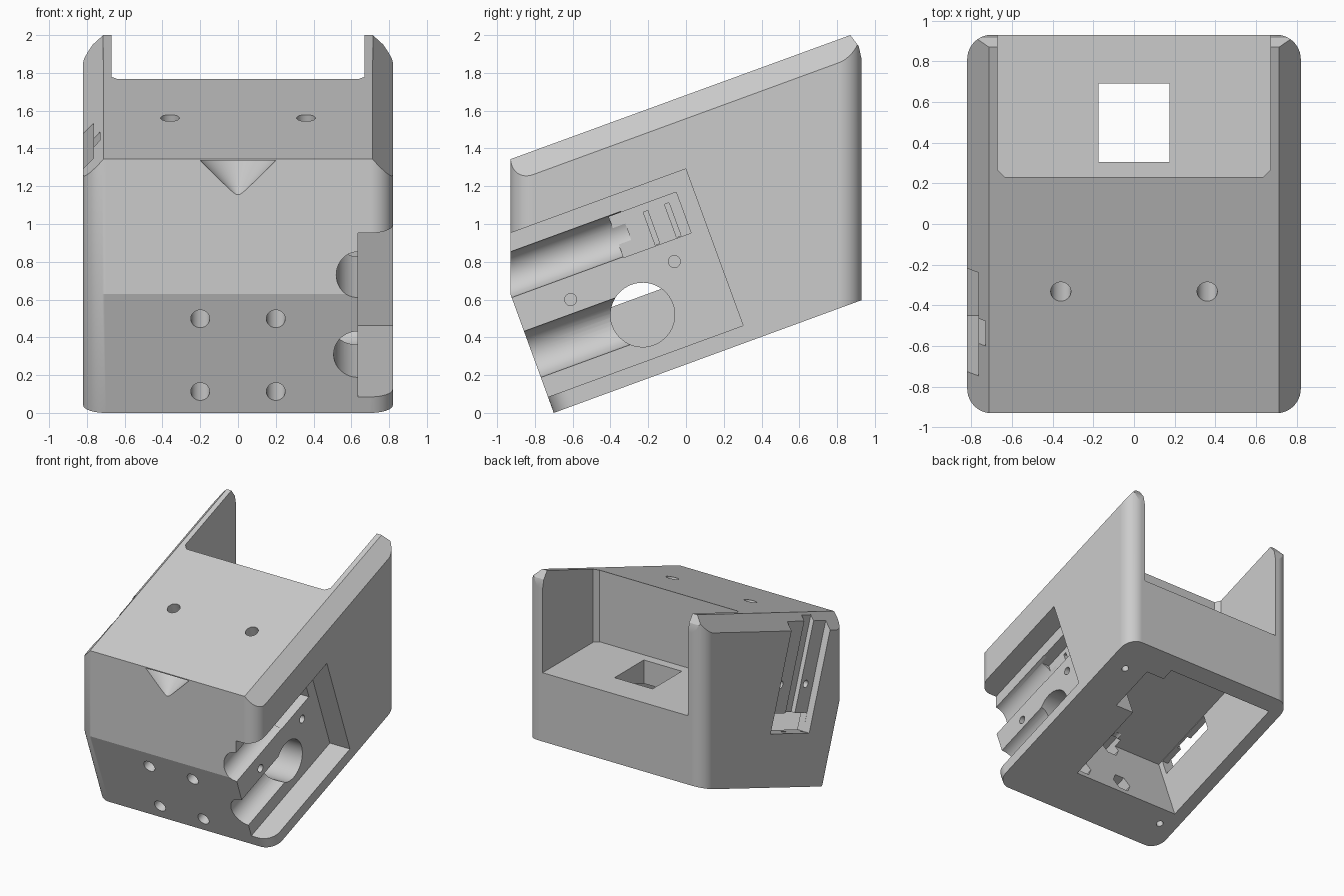
import bpy, bmesh
from math import sin, cos, pi, radians
from mathutils import Matrix, Vector

cube = bpy.data.objects.get("Cube")
if cube:
    bpy.data.objects.remove(cube)

UPRIGHT = Matrix.Identity(4)
# Frame of the tilted base, with its origin at the lower front edge
TILTED = Matrix.Translation((0, -0.70, 0)) @ Matrix.Rotation(radians(20.1), 4, 'X')


def prism(name, points, axis, lo, hi, frame=TILTED):
    """Extrude a closed 2D outline along an axis between lo and hi."""
    place = {'x': lambda p, t: (t, p[0], p[1]),
             'y': lambda p, t: (p[0], t, p[1]),
             'z': lambda p, t: (p[0], p[1], t)}[axis]
    bm = bmesh.new()
    rings = [[bm.verts.new(frame @ Vector(place(p, t))) for p in points] for t in (lo, hi)]
    bm.faces.new(rings[0])
    bm.faces.new(rings[1])
    n = len(points)
    for i in range(n):
        j = (i + 1) % n
        bm.faces.new((rings[0][i], rings[0][j], rings[1][j], rings[1][i]))
    bmesh.ops.recalc_face_normals(bm, faces=bm.faces)
    mesh = bpy.data.meshes.new(name)
    bm.to_mesh(mesh)
    bm.free()
    obj = bpy.data.objects.new(name, mesh)
    bpy.context.scene.collection.objects.link(obj)
    return obj


def rect(a0, a1, b0, b1):
    return [(a0, b0), (a1, b0), (a1, b1), (a0, b1)]


def circle(a, b, r, n=40):
    return [(a + r * cos(2 * pi * i / n), b + r * sin(2 * pi * i / n)) for i in range(n)]


def rounded(a0, a1, b0, b1, r, n=10):
    pts = []
    for k, (a, b) in enumerate([(a1 - r, b1 - r), (a0 + r, b1 - r),
                                (a0 + r, b0 + r), (a1 - r, b0 + r)]):
        for i in range(n + 1):
            t = (k + i / n) * pi / 2
            pts.append((a + r * cos(t), b + r * sin(t)))
    return pts


def apply_modifiers(obj):
    graph = bpy.context.evaluated_depsgraph_get()
    mesh = bpy.data.meshes.new_from_object(obj.evaluated_get(graph))
    obj.modifiers.clear()
    obj.data = mesh


def combine(obj, tool, operation='DIFFERENCE'):
    mod = obj.modifiers.new("cut", 'BOOLEAN')
    mod.operation = operation
    mod.solver = 'EXACT'
    mod.object = tool
    apply_modifiers(obj)
    bpy.data.objects.remove(tool)


# Housing: side profile limited by rounded upright and tilted columns
profile = [(-0.7, 0), (0.93, 0.597), (0.93, 1.87), (0.915, 1.94), (0.87, 2.0),
           (-0.93, 1.343), (-0.93, 0.63)]
housing = prism("housing", profile, 'x', -0.82, 0.82, UPRIGHT)
combine(housing, prism("column", rounded(-0.82, 0.82, -0.93, 0.93, 0.12), 'z', -1, 3, UPRIGHT),
        'INTERSECT')
combine(housing, prism("tilted_column", rounded(-0.82, 0.82, 0.0, 4, 0.12), 'z', -1, 3),
        'INTERSECT')


def cut(points, axis, lo, hi, frame=TILTED):
    combine(housing, prism("cutter", points, axis, lo, hi, frame))


# Chamfers along both top side edges
for s in (-1, 1):
    cut([(s * 0.60, 1.463), (s * 0.93, 1.102), (s * 0.95, 1.463)], 'y', -1, 3)

# Level rear shelf between the side walls, and its window
cut([(-0.67, 1.2), (-0.67, 0.265), (-0.635, 0.23), (0.635, 0.23), (0.67, 0.265), (0.67, 1.2)],
    'z', 1.17, 2.5, UPRIGHT)
cut(rect(-0.175, 0.175, 0.305, 0.69), 'z', 0.8, 1.3, UPRIGHT)

# Cavity open at the bottom, with a side bay
cut(rect(-0.71, 0.29, 0.375, 1.6), 'z', -0.2, 0.57)
cut(rect(0.2, 0.46, 1.1, 1.5), 'z', -0.2, 0.5)

# Front bolt holes with nut traps inside
for x in (-0.2, 0.2):
    for z in (0.12, 0.53):
        cut(circle(x, z, 0.05, 24), 'y', -0.3, 0.5)
        cut(circle(x, z, 0.085, 6), 'y', 0.29, 0.45)

# Top bolt holes
for x in (-0.36, 0.36):
    cut(circle(x, 0.882, 0.05, 24), 'z', 0.8, 1.6)

# Small screw holes in the base
for x, y in ((0.645, 1.45), (-0.665, 0.237)):
    cut(circle(x, y, 0.028, 20), 'z', -0.1, 0.3)

# Large side pocket, open to the front
cut(rect(-0.6, 1.10, 0.09, 0.973), 'x', 0.635, 1.0)

# Rounded channels in the pocket and the round passage to the cavity
cut(circle(0.635, 0.765, 0.115), 'y', -0.6, 0.7)
cut(circle(0.636, 0.33, 0.13), 'y', -0.6, 0.55)
cut(circle(0.62, 0.326, 0.17, 48), 'x', 0.2, 0.8)

# Connector recess with two clip slots
cut(rect(0.63, 1.01, 0.645, 0.875), 'x', 0.53, 0.7)
for y in (0.81, 0.93):
    cut(rect(y, y + 0.025, 0.65, 0.835), 'x', 0.47, 0.6)

# Pocket screw holes
for y in (0.29, 0.875):
    cut(circle(y, 0.533, 0.032, 20), 'x', 0.5, 0.7)

# Shallow slot on the opposite side, running out through the top
cut(rect(0.42, 0.96, 0.42, 1.7), 'x', -1.0, -0.765)
cut(rect(0.59, 0.72, 0.5, 1.7), 'x', -0.9, -0.73)
cut(rect(0.421, 0.959, 0.421, 0.565), 'x', -0.9, -0.6)
for y in (0.52, 0.87):
    cut(circle(y, 0.79, 0.03, 20), 'x', -0.9, -0.7)

# Conical dimple below the front top edge
bm = bmesh.new()
bmesh.ops.create_cone(bm, cap_ends=True, segments=64, radius1=0.0, radius2=0.2, depth=0.2,
                      matrix=Matrix.Translation((0, -0.95, 1.235)))
mesh = bpy.data.meshes.new("dimple")
bm.to_mesh(mesh)
bm.free()
dimple = bpy.data.objects.new("dimple", mesh)
bpy.context.scene.collection.objects.link(dimple)
combine(housing, dimple)

# Single grey material
grey = bpy.data.materials.new("light_grey")
grey.use_nodes = True
colour = (0.6, 0.6, 0.6, 1)
grey.diffuse_color = colour
grey.node_tree.nodes["Principled BSDF"].inputs["Base Color"].default_value = colour
housing.data.materials.clear()
housing.data.materials.append(grey)
for face in housing.data.polygons:
    face.material_index = 0

# Smooth rounded corners, crisp edges
bpy.ops.object.select_all(action='DESELECT')
housing.select_set(True)
bpy.context.view_layer.objects.active = housing
bpy.ops.object.shade_smooth_by_angle(angle=radians(20))
weighted = housing.modifiers.new("weighted_normals", 'WEIGHTED_NORMAL')
weighted.weight = 100
weighted.keep_sharp = True
